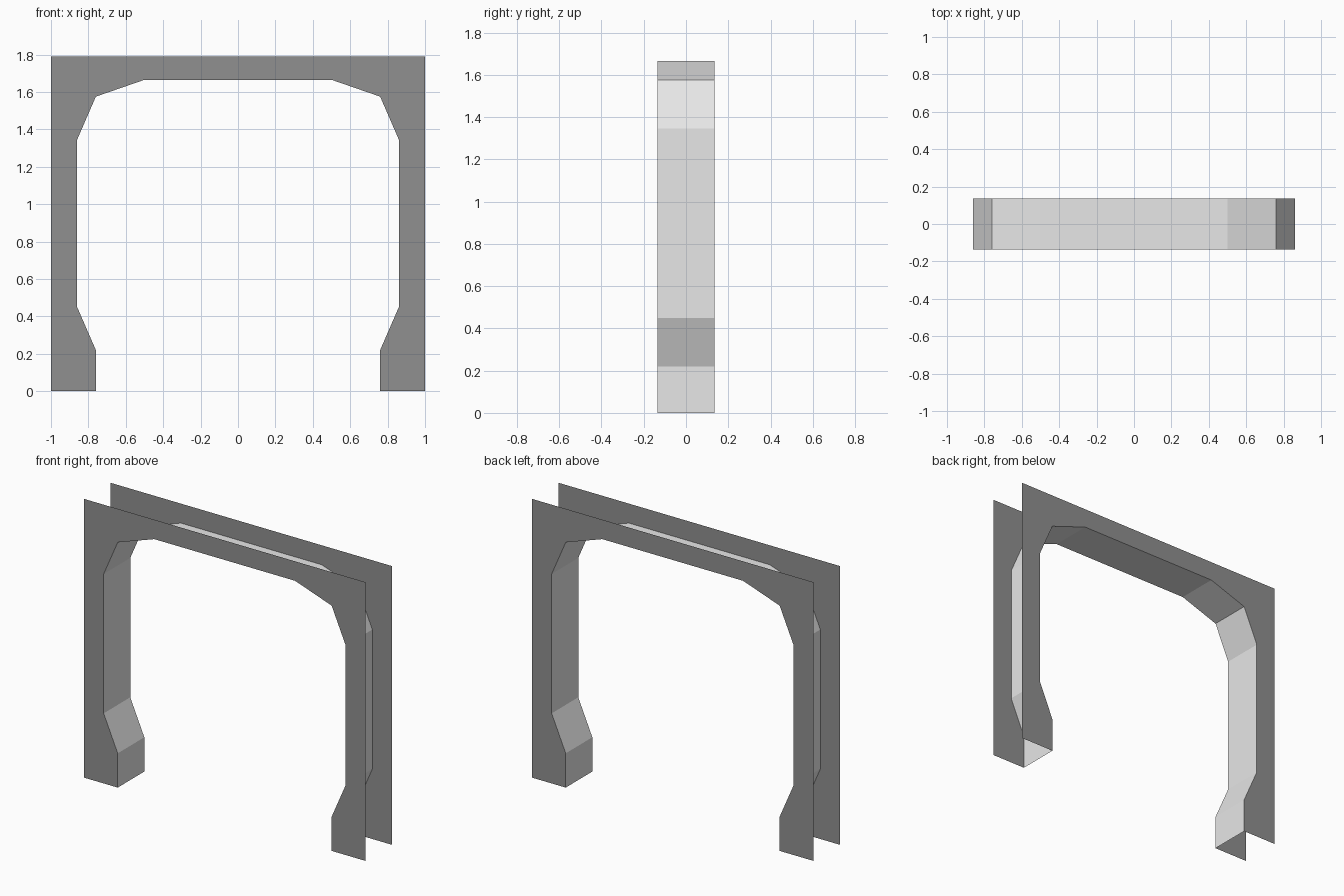
import bpy, bmesh

if "Cube" in bpy.data.objects:
    bpy.data.objects.remove(bpy.data.objects["Cube"])

HALF_DEPTH = 0.135
TOP = 1.79
# Right half of the opening, from the floor up (x, z)
HALF = [(0.76, 0), (0.76, 0.22), (0.86, 0.45), (0.86, 1.345), (0.76, 1.575), (0.5, 1.665)]
OPENING = HALF + [(-x, z) for x, z in reversed(HALF)]
OUTLINE = [(-1, 0), (-1, TOP), (1, TOP), (1, 0)]


def material(name, value):
    m = bpy.data.materials.new(name)
    m.diffuse_color = (value, value, value, 1)
    m.use_nodes = True
    m.node_tree.nodes["Principled BSDF"].inputs["Base Color"].default_value = m.diffuse_color
    return m


def make_object(name, bm, mat):
    mesh = bpy.data.meshes.new(name)
    bm.to_mesh(mesh)
    bm.free()
    mesh.materials.append(mat)
    obj = bpy.data.objects.new(name, mesh)
    bpy.context.collection.objects.link(obj)
    return obj


def face_plate(name, y, mat):
    """Flat sheet with the opening cut out, facing away from the centre."""
    bm = bmesh.new()
    face = bm.faces.new([bm.verts.new((x, y, z)) for x, z in OPENING + OUTLINE])
    face.normal_update()
    if face.normal.y * y < 0:
        face.normal_flip()
    bmesh.ops.triangulate(bm, faces=[face])
    return make_object(name, bm, mat)


dark = material("dark grey", 0.28)
light = material("light grey", 0.8)

# Front and back sheets of the door frame
face_plate("front_plate", -HALF_DEPTH, dark)
face_plate("back_plate", HALF_DEPTH, dark)

# Lining around the inside of the opening, facing inward
bm = bmesh.new()
rows = [[bm.verts.new((x, y, z)) for x, z in OPENING] for y in (-HALF_DEPTH, HALF_DEPTH)]
for i in range(len(OPENING) - 1):
    face = bm.faces.new((rows[0][i], rows[0][i + 1], rows[1][i + 1], rows[1][i]))
    face.normal_update()
    c = face.calc_center_median()
    if face.normal.x * -c.x + face.normal.z * (0.9 - c.z) < 0:
        face.normal_flip()
make_object("opening_lining", bm, light)
